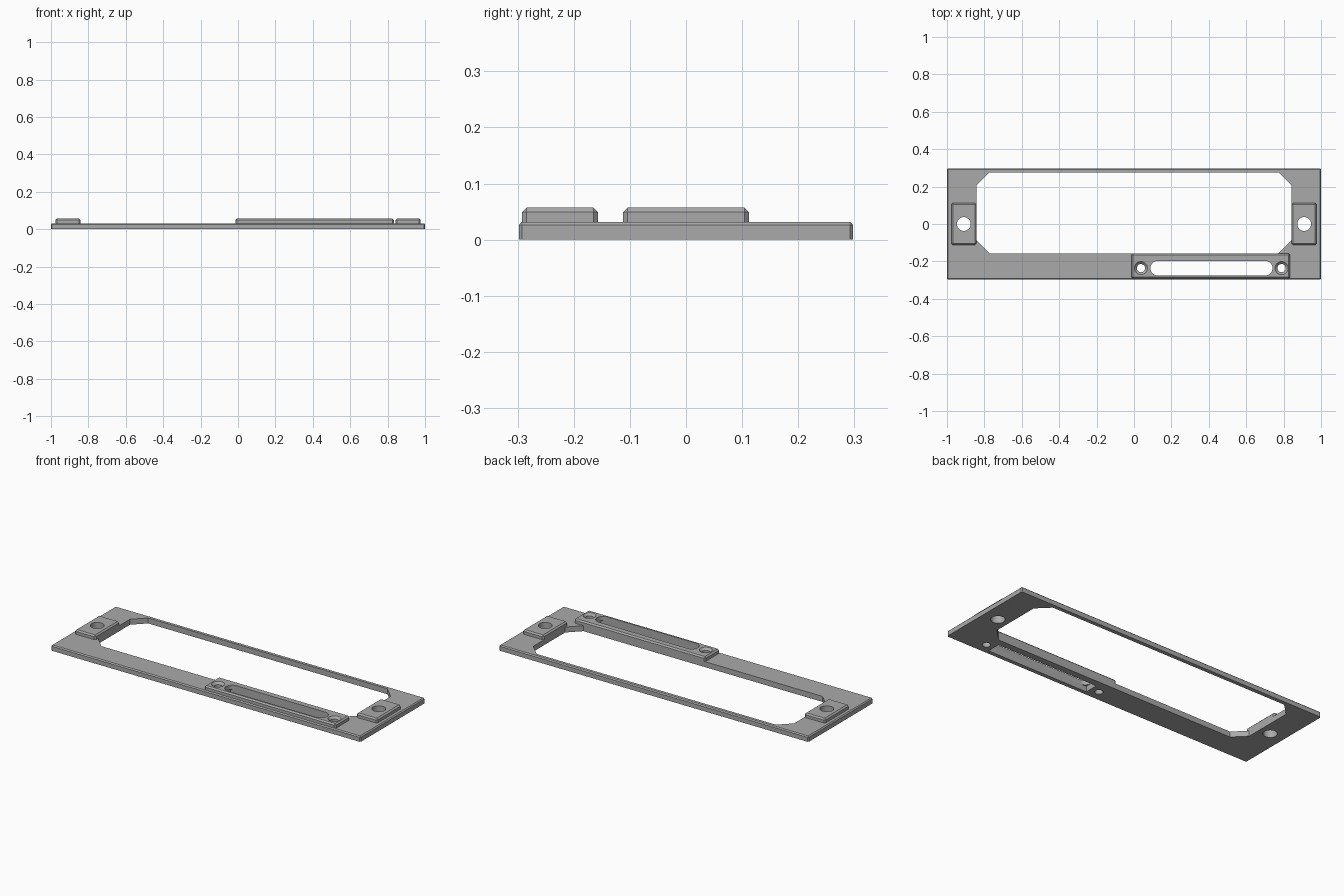
import bpy, bmesh, math

if "Cube" in bpy.data.objects:
    bpy.data.objects.remove(bpy.data.objects["Cube"])

PLATE_TOP, PAD_TOP = 0.032, 0.057

grey = bpy.data.materials.new("mid grey")
grey.diffuse_color = (0.40, 0.40, 0.40, 1)
grey.use_nodes = True
grey.node_tree.nodes["Principled BSDF"].inputs["Base Color"].default_value = grey.diffuse_color


def finish(bm, name):
    bmesh.ops.recalc_face_normals(bm, faces=bm.faces)
    me = bpy.data.meshes.new(name)
    bm.to_mesh(me)
    bm.free()
    ob = bpy.data.objects.new(name, me)
    bpy.context.collection.objects.link(ob)
    me.materials.append(grey)
    return ob


def block(name, x0, x1, y0, y1, z0, z1, chamfer):
    """Box with chamfered upright and top edges, sharp at the bottom."""
    bm = bmesh.new()
    bmesh.ops.create_cube(bm, size=1)
    for v in bm.verts:
        v.co = (x1 if v.co.x > 0 else x0, y1 if v.co.y > 0 else y0, z1 if v.co.z > 0 else z0)
    edges = [e for e in bm.edges if max(v.co.z for v in e.verts) > z0 + 1e-5]
    bmesh.ops.bevel(bm, geom=edges, offset=chamfer, segments=1, affect='EDGES', profile=0.5)
    return finish(bm, name)


def loft(name, *rings):
    """Closed solid through rings given as (outline, z)."""
    bm = bmesh.new()
    loops = [[bm.verts.new((x, y, z)) for x, y in pts] for pts, z in rings]
    n = len(loops[0])
    for a, b in zip(loops, loops[1:]):
        for i in range(n):
            bm.faces.new((a[i], a[(i + 1) % n], b[(i + 1) % n], b[i]))
    bm.faces.new(loops[0][::-1])
    bm.faces.new(loops[-1])
    return finish(bm, name)


def circle(cx, cy, r, n=32):
    return [(cx + r * math.cos(2 * math.pi * i / n), cy + r * math.sin(2 * math.pi * i / n))
            for i in range(n)]


def stadium(x0, x1, cy, r, n=16):
    right = [(x1 - r + r * math.sin(math.pi * i / n), cy - r * math.cos(math.pi * i / n)) for i in range(n + 1)]
    left = [(x0 + r - r * math.sin(math.pi * i / n), cy + r * math.cos(math.pi * i / n)) for i in range(n + 1)]
    return right + left


def cut(ob, cutters):
    """Subtract the cutters, apply the result and remove them."""
    for c in cutters:
        c.hide_render = True
        m = ob.modifiers.new("cut", 'BOOLEAN')
        m.operation, m.solver, m.object = 'DIFFERENCE', 'EXACT', c
    dg = bpy.context.evaluated_depsgraph_get()
    me = bpy.data.meshes.new_from_object(ob.evaluated_get(dg))
    ob.modifiers.clear()
    ob.data = me
    for c in cutters:
        bpy.data.objects.remove(c)
    bpy.ops.object.select_all(action='DESELECT')
    bpy.context.view_layer.objects.active = ob
    ob.select_set(True)
    bpy.ops.object.shade_smooth_by_angle(angle=math.radians(30))


# Hole positions shared by the plate and the raised parts
PAD_X, PAD_R = 0.91, 0.037
SCREW_X, SLOT_Y, SCREW_R, SINK_R = (0.037, 0.789), -0.236, 0.022, 0.035
SLOT_X0, SLOT_X1, SLOT_R = 0.088, 0.741, 0.039


def hole(x, y, r):
    return loft("hole_cutter", (circle(x, y, r), -0.1), (circle(x, y, r), 0.2))


# Base frame plate with a corner-cut window
plate = block("frame_plate", -1, 1, -0.298, 0.298, 0, PLATE_TOP, 0.006)
half = [(0.773, -0.157), (0.843, -0.087), (0.843, 0.206), (0.773, 0.275)]
window = half + [(-x, y) for x, y in reversed(half)]
pocket = [(SLOT_X0, SLOT_Y - SLOT_R), (SLOT_X1, SLOT_Y - SLOT_R),
          (SLOT_X1, SLOT_Y + SLOT_R), (SLOT_X0, SLOT_Y + SLOT_R)]
cut(plate, [loft("window_cutter", (window, -0.1), (window, 0.2)),
            loft("pocket_cutter", (pocket, -0.1), (pocket, 0.2))]
    + [hole(s * PAD_X, 0, PAD_R) for s in (-1, 1)]
    + [hole(x, SLOT_Y, SCREW_R) for x in SCREW_X])

# Raised mounting pads at both ends
for s, side in ((-1, "left"), (1, "right")):
    x0, x1 = sorted((s * 0.843, s * 0.977))
    pad = block(side + "_mounting_pad", x0, x1, -0.112, 0.112, PLATE_TOP, PAD_TOP, 0.008)
    cut(pad, [hole(s * PAD_X, 0, PAD_R)])

# Raised slotted strip with countersunk screw holes
strip = block("slotted_strip", -0.014, 0.834, -0.292, -0.157, PLATE_TOP, PAD_TOP, 0.008)
slot = stadium(SLOT_X0, SLOT_X1, SLOT_Y, SLOT_R)
cutters = [loft("slot_cutter", (slot, -0.1), (slot, 0.2))]
for x in SCREW_X:
    inner, outer = circle(x, SLOT_Y, SCREW_R), circle(x, SLOT_Y, SINK_R)
    cutters.append(loft("screw_cutter", (inner, -0.1), (inner, PAD_TOP - 0.013),
                        (outer, PAD_TOP), (outer, 0.2)))
cut(strip, cutters)
